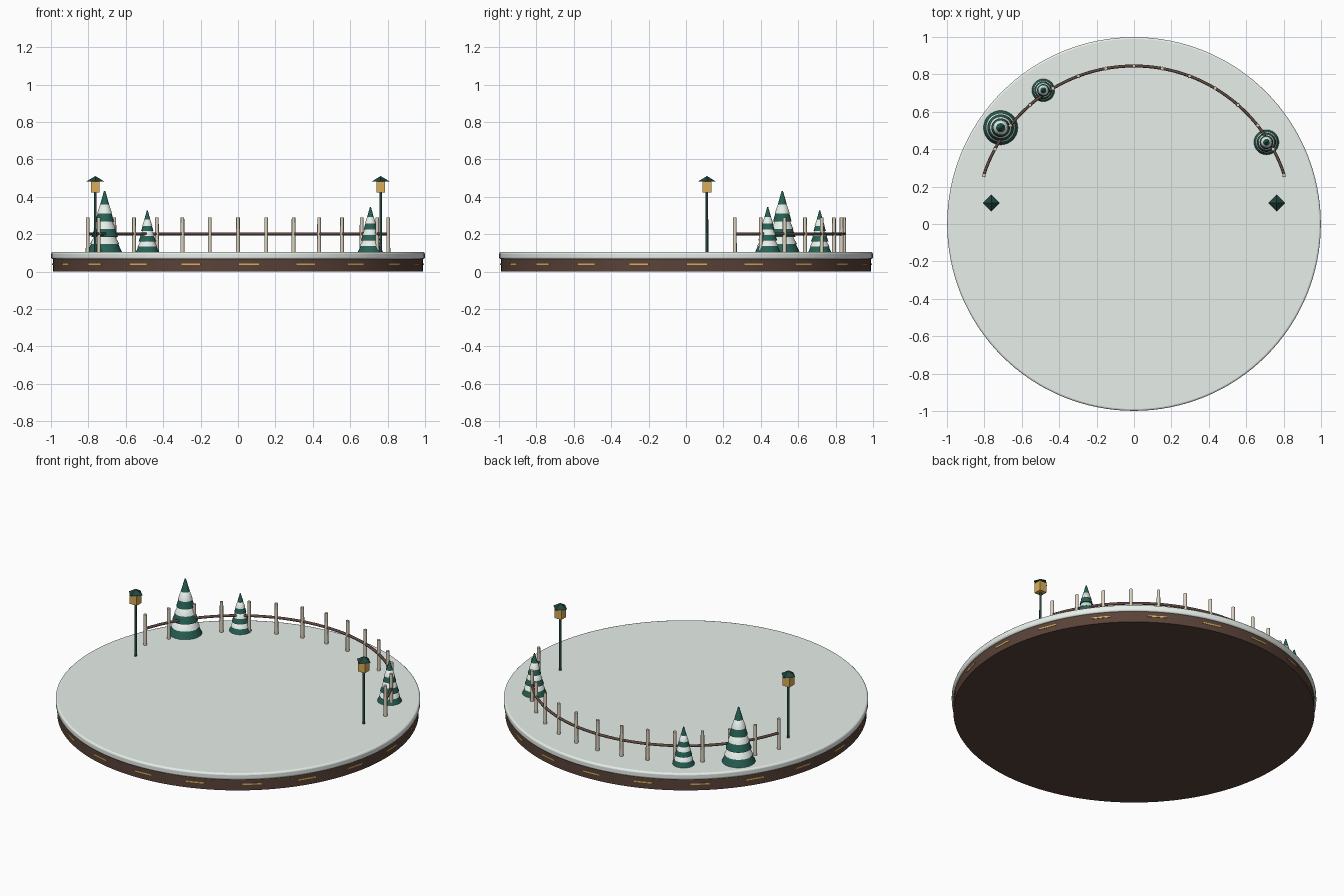
import bpy, math
from math import sin, cos, pi, radians

if "Cube" in bpy.data.objects:
    bpy.data.objects.remove(bpy.data.objects["Cube"])


def mat(name, rgb):
    m = bpy.data.materials.new(name)
    m.diffuse_color = (*rgb, 1)
    m.use_nodes = True
    m.node_tree.nodes["Principled BSDF"].inputs["Base Color"].default_value = m.diffuse_color
    return m


WOOD = mat("dark_wood", (0.10, 0.055, 0.04))
SNOW = mat("snow", (0.80, 0.86, 0.82))
GREEN = mat("pine_green", (0.02, 0.12, 0.09))
CREAM = mat("pale_wood", (0.72, 0.65, 0.52))
GOLD = mat("gold", (0.70, 0.42, 0.10))
RAIL = mat("rail_brown", (0.12, 0.07, 0.055))
IRON = mat("iron", (0.015, 0.06, 0.05))


def finish(name, m, smooth=True):
    o = bpy.context.object
    o.name = name
    o.data.materials.append(m)
    if smooth:
        bpy.ops.object.shade_smooth_by_angle(angle=radians(40))
    return o


def tube(name, m, x, y, z0, z1, r0, r1, sides=24, rot=0.0, smooth=True):
    bpy.ops.mesh.primitive_cone_add(vertices=sides, radius1=r0, radius2=r1, depth=z1 - z0,
                                    location=(x, y, (z0 + z1) / 2), rotation=(0, 0, rot))
    return finish(name, m, smooth)


def box(name, m, loc, size, rot=0.0):
    bpy.ops.mesh.primitive_cube_add(size=1, location=loc, rotation=(0, 0, rot))
    o = finish(name, m, False)
    o.scale = size
    return o


TOP = 0.105

# round plinth and snow slab with a softened rim
tube("plinth", WOOD, 0, 0, 0, 0.068, 0.99, 0.99, 128)
slab = tube("snow_slab", SNOW, 0, 0, 0.066, TOP, 0.999, 0.999, 128)
bev = slab.modifiers.new("rim", "BEVEL")
bev.width = 0.01
bev.segments = 3
bev.limit_method = "ANGLE"
bev.angle_limit = radians(40)

# gold inlays around the plinth
for i in range(20):
    a = radians(3.4 + 18 * i)
    box(f"gold_inlay_{i}", GOLD, (0.988 * cos(a), 0.988 * sin(a), 0.038), (0.008, 0.105, 0.008), a)

# curved fence: posts and a bent rail
R, A0, A1, N = 0.845, radians(18), radians(162), 15
for i in range(N):
    a = A0 + (A1 - A0) * i / (N - 1)
    tube(f"fence_post_{i}", CREAM, R * cos(a), R * sin(a), TOP - 0.005, 0.289, 0.0105, 0.0095, 12)

curve = bpy.data.curves.new("fence_rail", "CURVE")
curve.dimensions = "3D"
curve.bevel_depth = 0.008
curve.bevel_resolution = 2
curve.use_fill_caps = True
sp = curve.splines.new("POLY")
K = 57
sp.points.add(K - 1)
for i, p in enumerate(sp.points):
    a = A0 + (A1 - A0) * i / (K - 1)
    p.co = (R * cos(a), R * sin(a), 0.202, 1)
curve.materials.append(RAIL)
bpy.context.collection.objects.link(bpy.data.objects.new("fence_rail", curve))


# pines: three green tiers, each with a snow cap
def pine(n, x, y, r, top):
    h = top - TOP
    for i in range(3):
        b, rr = 0.25 * i, r * (1 - 0.23 * i)
        end = 0.58 + 0.21 * i
        tube(f"pine_{n}_tier_{i}", GREEN, x, y, TOP + b * h, TOP + end * h, rr, rr * 0.08, 28)
        s = b + 0.13
        k = 1 - 0.13 / (end - b)
        tube(f"pine_{n}_snow_{i}", SNOW, x, y, TOP + s * h, TOP + (end + 0.0) * h
             if i < 2 else top, rr * k * 1.1, 0.0, 28)


pine(1, -0.713, 0.515, 0.092, 0.43)
pine(2, -0.485, 0.715, 0.061, 0.327)
pine(3, 0.708, 0.437, 0.067, 0.345)

# lamp posts on both sides
for side, s in (("left", -1), ("right", 1)):
    x, y = 0.763 * s, 0.112
    tube(f"lamp_pole_{side}", IRON, x, y, TOP - 0.005, 0.43, 0.0075, 0.0065, 12)
    box(f"lamp_glass_{side}", GOLD, (x, y, 0.454), (0.047, 0.047, 0.062))
    tube(f"lamp_roof_{side}", IRON, x, y, 0.483, 0.511, 0.046, 0.0, 4, 0, False)
